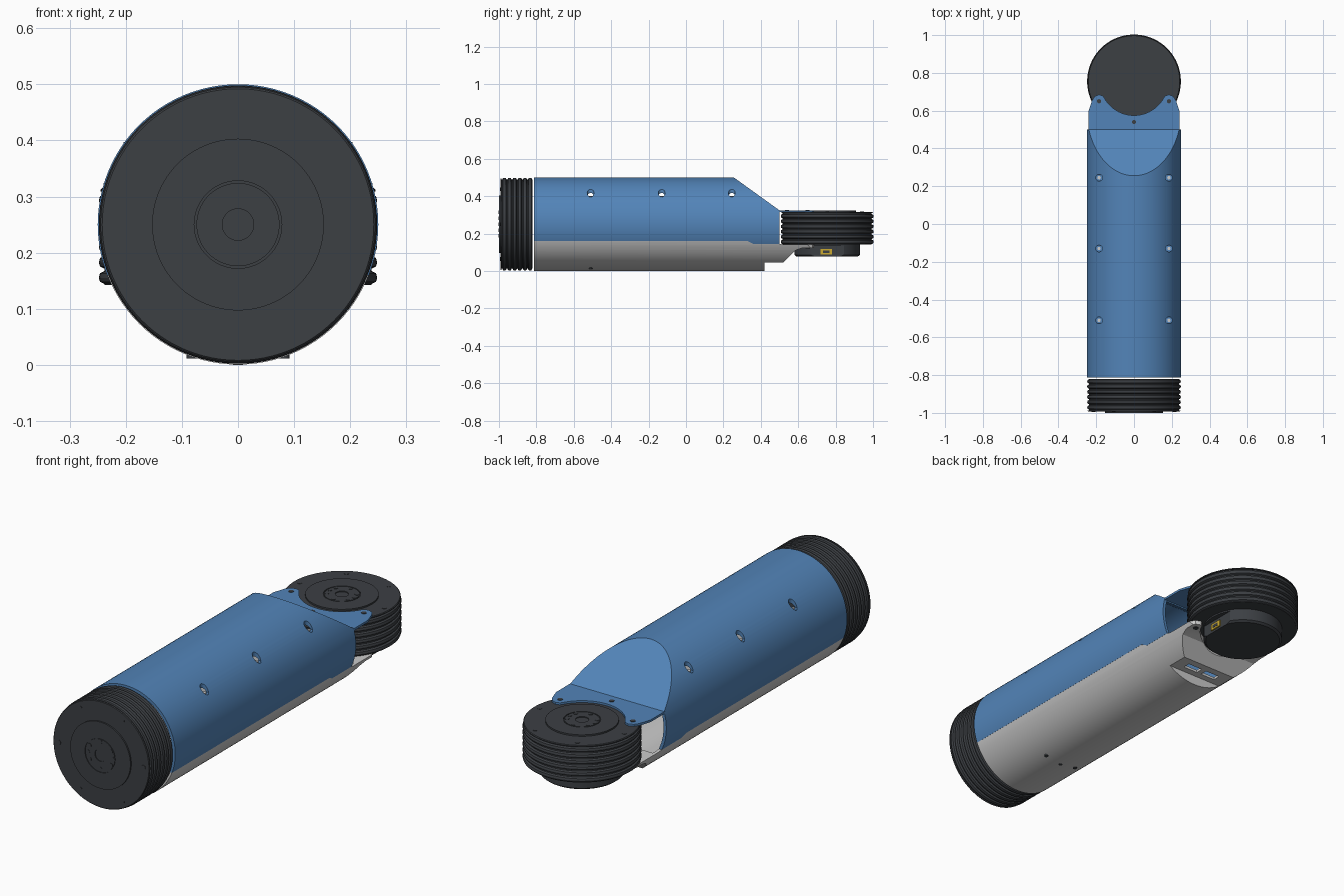
import bpy, bmesh
from math import cos, sin, pi, radians
from mathutils import Matrix, Vector

if "Cube" in bpy.data.objects:
    bpy.data.objects.remove(bpy.data.objects["Cube"])

SEG = 96


def material(name, rgb):
    m = bpy.data.materials.new(name)
    m.diffuse_color = (*rgb, 1)
    m.use_nodes = True
    m.node_tree.nodes["Principled BSDF"].inputs["Base Color"].default_value = m.diffuse_color
    return m


BLUE = material("blue", (0.085, 0.23, 0.48))
DARK = material("dark", (0.045, 0.05, 0.057))
YELLOW = material("yellow", (0.6, 0.4, 0.03))


def finish(name, bm, mat=None, matrix=None):
    bmesh.ops.remove_doubles(bm, verts=bm.verts, dist=1e-5)
    bmesh.ops.recalc_face_normals(bm, faces=bm.faces)
    if matrix:
        bm.transform(matrix)
    me = bpy.data.meshes.new(name)
    bm.to_mesh(me)
    bm.free()
    ob = bpy.data.objects.new(name, me)
    bpy.context.collection.objects.link(ob)
    if mat:
        me.materials.append(mat)
    return ob


def lathe(name, profile, mat=None, matrix=None):
    """Spin (radius, z) points round the z axis."""
    bm = bmesh.new()
    vs = [bm.verts.new((r, 0, z)) for r, z in profile]
    es = [bm.edges.new(p) for p in zip(vs, vs[1:])]
    bmesh.ops.spin(bm, geom=vs + es, cent=(0, 0, 0), axis=(0, 0, 1),
                   angle=2 * pi, steps=SEG)
    return finish(name, bm, mat, matrix)


def rod(name, r, z0, z1, mat=None, matrix=None):
    return lathe(name, [(0, z0), (r, z0), (r, z1), (0, z1)], mat, matrix)


def prism(name, pts, step, mat=None):
    """Extrude a closed outline of 3D points along step."""
    bm = bmesh.new()
    f = bm.faces.new([bm.verts.new(p) for p in pts])
    g = bmesh.ops.extrude_face_region(bm, geom=[f])
    bmesh.ops.translate(bm, vec=step,
                        verts=[v for v in g["geom"] if isinstance(v, bmesh.types.BMVert)])
    return finish(name, bm, mat)


def side(name, pts):
    return prism(name, [(-0.4, y, z) for y, z in pts], (0.8, 0, 0))


def plan(name, pts, z0, z1, mat=None):
    return prism(name, [(x, y, z0) for x, y in pts], (0, 0, z1 - z0), mat)


def box(name, c, s, mat=None):
    bm = bmesh.new()
    bmesh.ops.create_cube(bm, size=1, matrix=Matrix.Translation(c) @ Matrix.Diagonal((*s, 1)))
    return finish(name, bm, mat)


def discs(name, places, r, z0, z1, mat=None, matrix=None):
    """Many small upright cylinders in one object."""
    bm = bmesh.new()
    for x, y in places:
        bmesh.ops.create_cone(bm, cap_ends=True, segments=20, radius1=r, radius2=r,
                              depth=z1 - z0, matrix=Matrix.Translation((x, y, (z0 + z1) / 2)))
    return finish(name, bm, mat, matrix)


def boolean(ob, tool, op="DIFFERENCE"):
    m = ob.modifiers.new("cut", "BOOLEAN")
    m.operation, m.object, m.solver = op, tool, "EXACT"
    bpy.context.view_layer.objects.active = ob
    bpy.ops.object.modifier_apply(modifier=m.name)
    bpy.data.objects.remove(tool, do_unlink=True)
    return ob


ALONG = Matrix.Translation((0, 0, 0.25)) @ Matrix.Rotation(radians(-90), 4, "X")   # z -> +y
FRONT = Matrix.Translation((0, -0.82, 0.25)) @ Matrix.Rotation(radians(90), 4, "X")  # z -> -y
ELBOW = Matrix.Translation((0, 0.755, 0.142))


# Ribbed joint drives
def joint(name, M):
    prof = [(0, 0), (0.238, 0)]
    for i in range(6):
        z = 0.002 + i * 0.0275
        prof += [(0.238, z), (0.246, z + 0.004), (0.248, z + 0.011),
                 (0.246, z + 0.019), (0.238, z + 0.023)]
    prof += [(0.238, 0.167), (0.245, 0.167), (0.245, 0.170), (0.242, 0.173), (0, 0.173)]
    lathe(name + "_body", prof, DARK, M)
    lathe(name + "_face_plate",
          [(0, 0.176), (0.028, 0.176), (0.028, 0.18), (0.074, 0.18), (0.074, 0.177),
           (0.078, 0.177), (0.078, 0.18), (0.153, 0.18), (0.153, 0.172), (0, 0.172)], DARK, M)
    ring = [(0.215 * cos(i * pi / 3), 0.215 * sin(i * pi / 3)) for i in range(6)]
    discs(name + "_rim_bolts", ring, 0.01, 0.17, 0.1745, DARK, M)
    hub = [(0.063 * cos(radians(a)), 0.063 * sin(radians(a)))
           for a in (0, 30, 90, 150, 180, 210, 270, 330)]
    discs(name + "_hub_bolts", hub, 0.0095, 0.175, 0.1815, DARK, M)


joint("base_joint", FRONT)
joint("elbow_joint", ELBOW)

# Electronics cap under the elbow, flat on its right side, with a connector
cap = lathe("elbow_cap", [(0, -0.064), (0.165, -0.064), (0.175, -0.056), (0.175, 0.002), (0, 0.002)],
            DARK, ELBOW)
boolean(cap, box("cutter", (0.24, 0.755, 0.08), (0.18, 0.5, 0.11)))
box("connector", (0.15, 0.75, 0.103), (0.012, 0.06, 0.03), YELLOW)
box("connector_socket", (0.154, 0.75, 0.103), (0.006, 0.035, 0.014), DARK)

# Blue upper shell: tube trimmed by a side profile, then hollowed
screw_xy = [(sx * 0.185, y) for sx in (-1, 1) for y in (-0.51, -0.13, 0.245)]
upper = rod("upper_shell", 0.25, -0.813, 0.5, BLUE, ALONG)
boolean(upper, side("trim", [(-0.9, 0.16), (0.33, 0.16), (0.36, 0.145), (0.6, 0.145),
                             (0.6, 0.252), (0.25, 0.504), (-0.9, 0.504)]), "INTERSECT")
core = rod("core", 0.236, -0.9, 0.6, None, ALONG)
boolean(core, side("trim", [(-0.95, -0.1), (0.7, -0.1), (0.7, 0.165), (0.24, 0.492),
                            (-0.95, 0.492)]), "INTERSECT")
boolean(upper, core)
boolean(upper, discs("holes", screw_xy, 0.018, 0.36, 0.6))
discs("shell_screw_seats", screw_xy, 0.019, 0.38, 0.397, BLUE)
discs("shell_screws", screw_xy, 0.009, 0.38, 0.401)

# Eared bracket plan, shared by both shells
half = [(0.24, 0.6), (0.222, 0.655), (0.208, 0.676), (0.185, 0.685), (0.166, 0.679), (0.15, 0.66)]
ears = half + [(-x, y) for x, y in reversed(half)]

# Blue bracket plate over the elbow joint
plate = plan("upper_bracket", [(0.24, 0.494)] + ears + [(-0.24, 0.494)], 0.314, 0.324, BLUE)
boolean(plate, rod("cutter", 0.18, 0.2, 0.4, None, Matrix.Translation((0, 0.755, 0))))
discs("bracket_screws", [(-0.185, 0.65), (0, 0.54), (0.185, 0.65)], 0.011, 0.315, 0.326, DARK)

# Grey lower shell with stepped underside and ears under the joint
lower = rod("lower_shell", 0.2495, -0.813, 0.7, None, ALONG)
boolean(lower, side("trim", [(-0.9, -0.01), (0.42, -0.01), (0.42, 0.045), (0.52, 0.045),
                             (0.585, 0.11), (0.62, 0.122), (0.72, 0.122), (0.72, 0.141),
                             (0.52, 0.141), (0.5, 0.145), (0.36, 0.145), (0.33, 0.16),
                             (-0.9, 0.16)]), "INTERSECT")
boolean(lower, plan("trim", [(0.3, -0.9), (0.3, 0.5)] + ears + [(-0.3, 0.5), (-0.3, -0.9)],
                    -0.1, 0.3), "INTERSECT")
core = rod("core", 0.236, -0.9, 0.6, None, ALONG)
boolean(core, side("trim", [(-0.95, -0.02), (0.408, -0.02), (0.408, 0.057), (0.513, 0.057),
                            (0.54, 0.084), (0.54, 0.4), (-0.95, 0.4)]), "INTERSECT")
boolean(lower, core)
boolean(lower, rod("cutter", 0.19, -0.1, 0.4, None, Matrix.Translation((0, 0.755, 0))))
for sx in (-1, 1):
    boolean(lower, box("slot", (sx * 0.05, 0.468, 0.05), (0.075, 0.035, 0.06)))
discs("lower_ear_screws", [(-0.185, 0.65), (0.185, 0.65)], 0.012, 0.119, 0.13, DARK)
discs("underside_screws", [(0, -0.51)], 0.009, -0.0005, 0.01, DARK)
discs("underside_side_screws", [(-0.083, -0.51), (0.083, -0.51)], 0.009, 0.011, 0.025, DARK)

# Smooth round surfaces, keep hard edges
for ob in bpy.context.scene.objects:
    ob.select_set(True)
    bpy.context.view_layer.objects.active = ob
bpy.ops.object.shade_smooth_by_angle(angle=radians(25))
